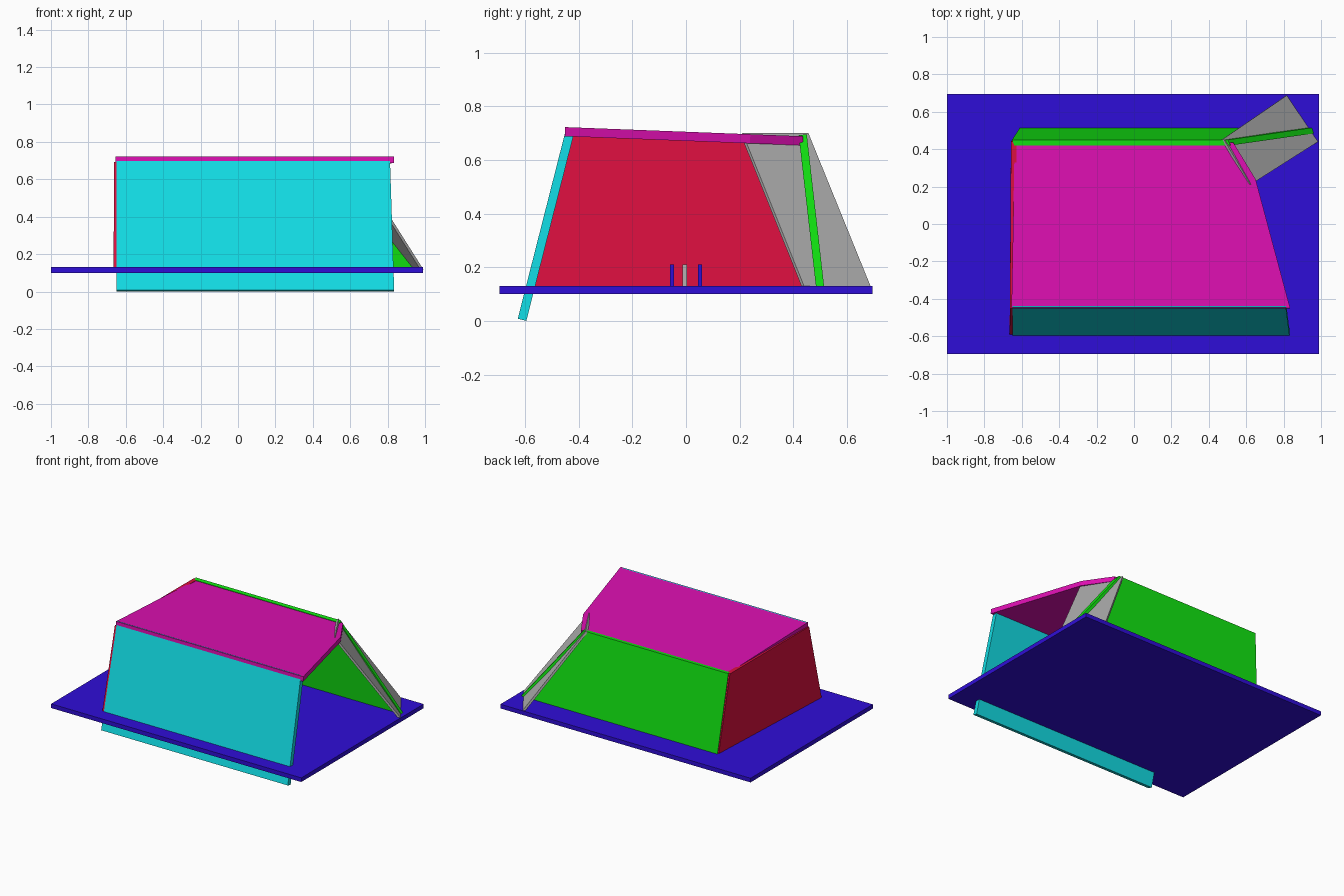
import bpy, bmesh
from mathutils import Vector

if "Cube" in bpy.data.objects:
    bpy.data.objects.remove(bpy.data.objects["Cube"])


def material(name, rgb):
    m = bpy.data.materials.new(name)
    m.diffuse_color = (*rgb, 1)
    m.use_nodes = True
    m.node_tree.nodes["Principled BSDF"].inputs["Base Color"].default_value = m.diffuse_color
    return m


BLUE = material("deep blue", (0.028, 0.004, 0.68))
CYAN = material("cyan", (0.006, 0.72, 0.78))
RED = material("crimson", (0.72, 0.005, 0.05))
GREEN = material("green", (0.006, 0.80, 0.006))
MAGENTA = material("magenta", (0.72, 0.005, 0.44))
GRAY = material("gray", (0.45, 0.45, 0.45))


def panel(name, corners, offset, mat):
    """Flat-faced panel: an outline swept by an offset vector."""
    bm = bmesh.new()
    a = [bm.verts.new(c) for c in corners]
    b = [bm.verts.new(Vector(c) + Vector(offset)) for c in corners]
    n = len(a)
    bm.faces.new(a)
    bm.faces.new(b[::-1])
    for i in range(n):
        j = (i + 1) % n
        bm.faces.new((a[j], a[i], b[i], b[j]))
    bmesh.ops.recalc_face_normals(bm, faces=bm.faces)
    mesh = bpy.data.meshes.new(name)
    bm.to_mesh(mesh)
    bm.free()
    mesh.materials.append(mat)
    ob = bpy.data.objects.new(name, mesh)
    bpy.context.collection.objects.link(ob)
    return ob


def box(name, lo, hi, mat):
    (x0, y0, z0), (x1, y1, z1) = lo, hi
    return panel(name, [(x0, y0, z0), (x1, y0, z0), (x1, y1, z0), (x0, y1, z0)],
                 (0, 0, z1 - z0), mat)


# Ground slab
box("floor_slab", (-1, -0.695, 0.10), (0.99, 0.695, 0.13), BLUE)

# Leaning front wall, passing through the slab
panel("front_wall", [(-0.65, -0.627, 0.008), (0.835, -0.627, 0.008),
                     (0.812, -0.445, 0.723), (-0.65, -0.445, 0.723)],
      (0, 0.032, -0.008), CYAN)

# Leaning back wall, its slanted end poking through the corner brace
panel("back_wall", [(-0.61, 0.515, 0.125), (0.955, 0.515, 0.125),
                    (0.502, 0.45, 0.695), (-0.652, 0.45, 0.695)],
      (0.012, -0.03, -0.003), GREEN)

# Left side wall
panel("side_wall", [(-0.665, -0.592, 0.125), (-0.613, 0.505, 0.125),
                    (-0.658, 0.44, 0.692), (-0.663, -0.452, 0.692)],
      (0.03, 0, 0), RED)

# Roof, sloping gently down to the back, with one clipped corner
ROOF = [(-0.655, -0.45), (0.835, -0.45), (0.65, 0.24), (0.53, 0.437), (-0.638, 0.437)]
panel("roof", [(x, y, 0.722 - 0.0385 * (y + 0.45)) for x, y in ROOF],
      (0, -0.002, -0.034), MAGENTA)

# Leaning brace at the open back corner
panel("corner_brace", [(0.468, 0.45, 0.691), (0.613, 0.205, 0.691),
                       (0.980, 0.438, 0.110), (0.813, 0.686, 0.110)],
      (0.0105, 0.006, 0.009), GRAY)

# Small posts standing indoors
for i, (y, mat) in enumerate([(-0.052, BLUE), (-0.005, GRAY), (0.052, BLUE)]):
    box(f"indoor_post_{i + 1}", (-0.008, y - 0.008, 0.13), (0.008, y + 0.008, 0.21), mat)
